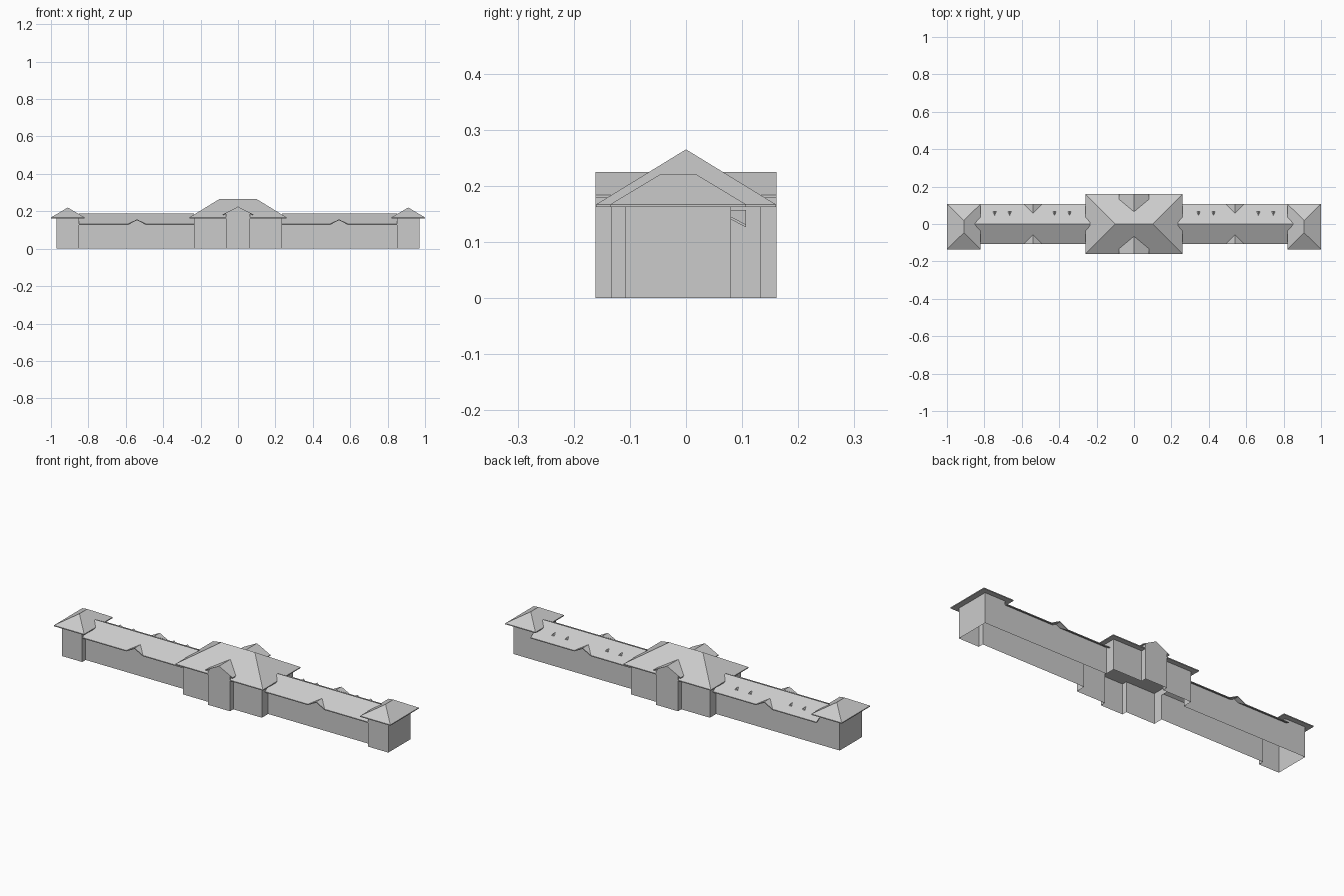
import bpy, bmesh
from mathutils import Vector

if "Cube" in bpy.data.objects:
    bpy.data.objects.remove(bpy.data.objects["Cube"])

FASCIA = 0.005


def make(name, polys, drop=0.0):
    """Mesh from polygons; drop thickens a roof sheet straight downwards."""
    bm = bmesh.new()
    for p in polys:
        bm.faces.new([bm.verts.new(v) for v in p])
    bmesh.ops.remove_doubles(bm, verts=bm.verts, dist=1e-5)
    bmesh.ops.recalc_face_normals(bm, faces=bm.faces)
    if drop:
        ext = bmesh.ops.extrude_face_region(bm, geom=bm.faces[:], use_keep_orig=True)
        for v in ext["geom"]:
            if isinstance(v, bmesh.types.BMVert):
                v.co.z -= drop
        bmesh.ops.recalc_face_normals(bm, faces=bm.faces)
    me = bpy.data.meshes.new(name)
    bm.to_mesh(me)
    bm.free()
    ob = bpy.data.objects.new(name, me)
    bpy.context.collection.objects.link(ob)
    return ob


def mirror(ob, x=True, y=False):
    m = ob.modifiers.new("mirror", 'MIRROR')
    m.use_axis = (x, y, False)
    m.use_mirror_merge = False
    return ob


def wall(a, b, z1, z0=0.0):
    return [(*a, z0), (*b, z0), (*b, z1), (*a, z1)]


def hip_roof(name, x0, x1, y0, y1, r0, r1, eave, top):
    """Hipped roof with ridge r0-r1, a thin fascia and a flat soffit."""
    low = eave - FASCIA
    c = [Vector(p) for p in ((x0, y0, eave), (x1, y0, eave), (x1, y1, eave), (x0, y1, eave))]
    b = [Vector((p.x, p.y, low)) for p in c]
    ra, rb = Vector((*r0, top)), Vector((*r1, top))
    polys = [b]
    for i in range(4):
        j = (i + 1) % 4
        polys.append([b[i], b[j], c[j], c[i]])
        # nearest ridge ends decide triangle or trapezoid
        near = [min((ra, rb), key=lambda r: (r - c[k]).length) for k in (j, i)]
        polys.append([c[i], c[j]] + (near if near[0] != near[1] else near[:1]))
    return make(name, polys)


# central block
CX, CY, BX, BY = 0.235, 0.133, 0.065, 0.161
WY, EX0, EX1, EF = 0.08, 0.85, 0.97, -0.109
EAVE = 0.167
mirror(make("central_walls", [
    wall((BX, -CY), (CX, -CY), EAVE - .004),
    wall((CX, -CY), (CX, -WY), EAVE - .004),
    wall((CX, -WY), (CX, 0), EAVE - .004, 0.13),
]), True, True)
hip_roof("central_roof", -.26, .26, -.16, .16, (-.1, 0), (.1, 0), EAVE, .265)

# gabled bays front and back
mirror(make("entrance_bay", [
    [(-BX, -BY, 0), (BX, -BY, 0), (BX, -BY, .186), (0, -BY, .222), (-BX, -BY, .186)],
    wall((-BX, -BY), (-BX, -CY), .186),
    wall((BX, -BY), (BX, -CY), .186),
]), False, True)
mirror(make("entrance_bay_roof", [
    [(s * .08, -BY, .184), (0, -BY, .225), (0, -.062, .225), (s * .08, -.13, .184)]
    for s in (-1, 1)], FASCIA), False, True)

# long wings with a small gable in the middle of each side
GX, GW = 0.54, 0.05
EY, EZ, RZ, GZ = 0.107, 0.131, 0.187, 0.157
gy = EY * (RZ - GZ) / (RZ - EZ)
mirror(make("wing_walls", [[
    (CX, -WY, 0), (EX0, -WY, 0), (EX0, -WY, .141), (GX + .028, -WY, .141),
    (GX, -WY, .154), (GX - .028, -WY, .141), (CX, -WY, .141)]]), True, True)
wing_roof = []
for s in (-1, 1):
    e, apex, back = s * EY, (GX, s * EY, GZ), (GX, s * gy, GZ)
    wing_roof.append([(CX, e, EZ), (GX - GW, e, EZ), back, (GX + GW, e, EZ),
                      (EX0, e, EZ), (EX0, 0, RZ), (CX, 0, RZ)])
    for t in (-1, 1):
        wing_roof.append([(GX + t * GW, e, EZ), apex, back])
mirror(make("wing_roof", wing_roof, FASCIA))

# tiny roof vents on the rear slope
vents = []
for x in (.345, .425, .665, .745):
    y, h, w = 0.066, 0.011, 0.009
    slope = (RZ - EZ) / EY
    z = RZ - y * slope
    apex, back = (x, y, z + h), (x, y - h / slope, z + h)
    vents.append([(x - w, y, z), (x + w, y, z), apex])
    vents += [[(x + t * w, y, z), apex, back] for t in (-1, 1)]
mirror(make("roof_vents", vents))

# end pavilions
mirror(make("pavilion_walls", [
    wall((EX0, EF), (EX1, EF), EAVE - .004),
    wall((EX1, EF), (EX1, WY), EAVE - .004),
    wall((EX1, WY), (EX0, WY), EAVE - .004),
    wall((EX0, EF), (EX0, -WY), EAVE - .004),
    wall((EX0, -WY), (EX0, WY), EAVE - .004, 0.13),
]))
mirror(hip_roof("pavilion_roof", .82, 1.0, -.135, .107,
                (.91, -.047), (.91, .019), EAVE, .22))
